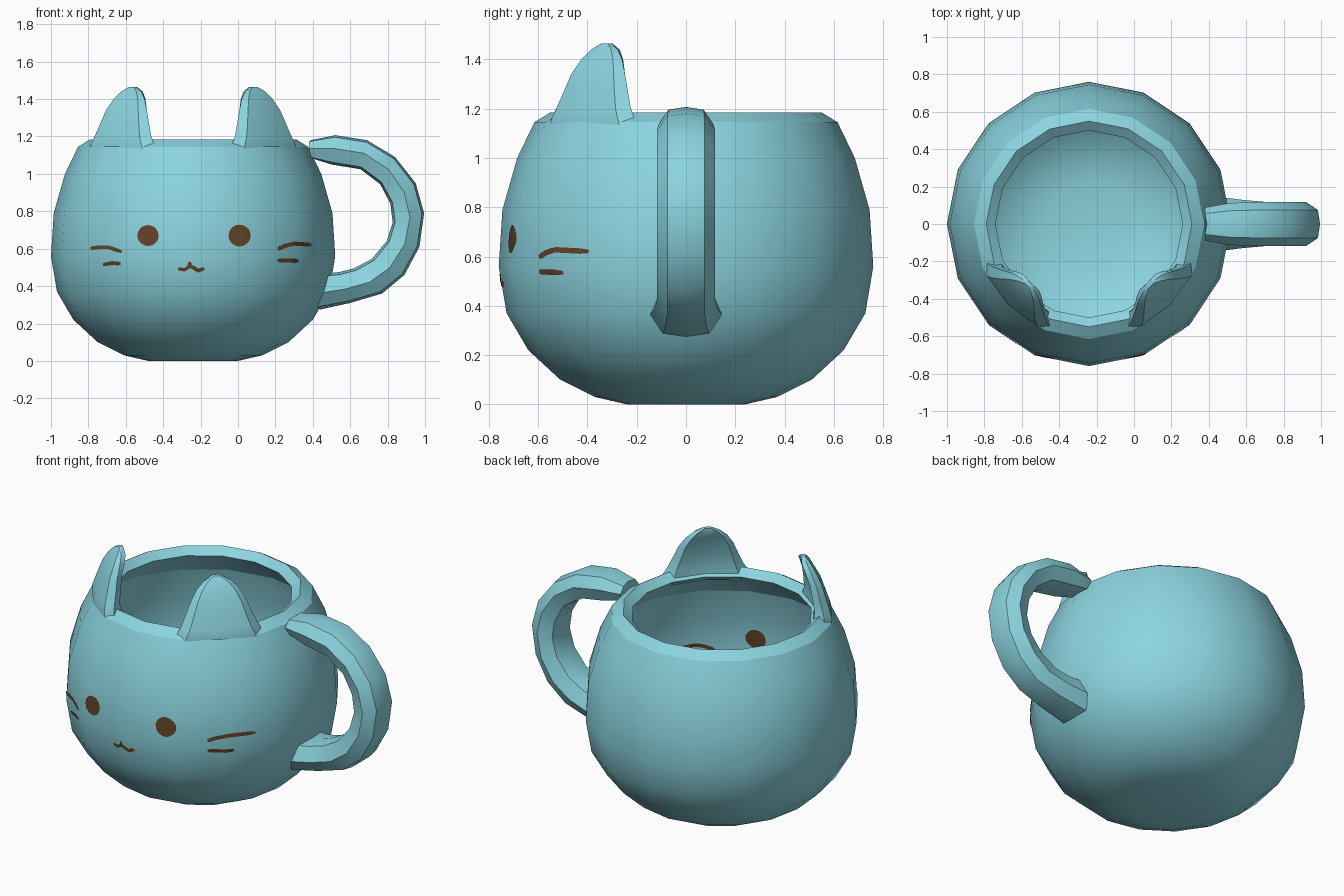
import bpy, bmesh, math
from mathutils import Vector
from mathutils.bvhtree import BVHTree

if "Cube" in bpy.data.objects:
    bpy.data.objects.remove(bpy.data.objects["Cube"])

CX, SIDES = -0.24, 16


def material(name, rgb):
    m = bpy.data.materials.new(name)
    m.diffuse_color = (*rgb, 1)
    m.use_nodes = True
    m.node_tree.nodes["Principled BSDF"].inputs["Base Color"].default_value = m.diffuse_color
    return m


teal = material("teal glaze", (0.26, 0.66, 0.74))
brown = material("brown paint", (0.12, 0.055, 0.02))


def make_object(name, bm, mat, angle=30):
    me = bpy.data.meshes.new(name)
    bm.to_mesh(me)
    bm.free()
    me.materials.append(mat)
    ob = bpy.data.objects.new(name, me)
    bpy.context.collection.objects.link(ob)
    bpy.ops.object.select_all(action='DESELECT')
    ob.select_set(True)
    bpy.context.view_layer.objects.active = ob
    bpy.ops.object.shade_smooth_by_angle(angle=math.radians(angle))
    return ob


def loft(name, rings, mat):
    """Closed rings joined in order, capped at both ends."""
    bm = bmesh.new()
    rows = [[bm.verts.new(p) for p in ring] for ring in rings]
    n = len(rows[0])
    for a, b in zip(rows, rows[1:]):
        for i in range(n):
            j = (i + 1) % n
            bm.faces.new((a[i], a[j], b[j], b[i]))
    bm.faces.new(rows[0])
    bm.faces.new(rows[-1])
    bmesh.ops.recalc_face_normals(bm, faces=bm.faces)
    return make_object(name, bm, mat)


def polar(r, deg, z):
    a = math.radians(deg)
    return Vector((CX + r * math.cos(a), r * math.sin(a), z))


# Round cup body: outer wall, bevelled rim, thin inner wall
outer = [(.24, 0), (.37, .03), (.51, .10), (.64, .22), (.728, .37), (.76, .56),
         (.745, .79), (.685, 1.0)]
rim = [(.615, 1.145), (.55, 1.185), (.50, 1.145)]
inner = [(r * .975, .57 + (z - .57) * .965) for r, z in reversed(outer)]
body = loft("cup_body", [[polar(r, 360 * k / SIDES, z) for k in range(SIDES)]
                         for r, z in outer + rim + inner], teal)

# Ears: curved plates rising from the rim (height, half angle, edge radius, thickness)
ear_rows = [(1.12, 26, .588, .07), (1.16, 24, .585, .07), (1.20, 22, .572, .055),
            (1.27, 19.5, .548, .045), (1.34, 17, .527, .04), (1.40, 13.5, .497, .035),
            (1.44, 9, .473, .03), (1.465, 3, .458, .015)]
for name, mid in (("left_ear", 225), ("right_ear", 315)):
    rings = []
    for z, h, r, t in ear_rows:
        ro, ri = r + min(.027, t * .6), r - t
        rings.append([polar(ro, mid - h * .75, z), polar(ro, mid, z), polar(ro, mid + h * .75, z),
                      polar(r, mid + h, z), polar(ri, mid + h * .85, z), polar(ri, mid, z),
                      polar(ri, mid - h * .85, z), polar(r, mid - h, z)])
    loft(name, rings, teal)

# Handle: outer and inner outline points with a width factor for each section
handle_rows = [(.39, 1.18, .405, 1.08, .75), (.52, 1.207, .50, 1.05, .95),
               (.69, 1.18, .655, 1.025, 1), (.84, 1.09, .76, .945, 1),
               (.95, .95, .815, .84, 1), (.995, .79, .827, .74, 1),
               (.97, .61, .795, .64, 1), (.89, .46, .715, .545, 1),
               (.77, .36, .62, .495, 1), (.60, .31, .54, .475, 1.1),
               (.44, .275, .502, .47, 1.25)]
half = [(1, 0), (.93, .075), (.55, .118), (.08, .085), (0, 0)]
section = half + [(t, -y) for t, y in half[3:0:-1]]
rings = []
for k, (ox, oz, ix, iz, w) in enumerate(handle_rows):
    end = .2 if k in (0, len(handle_rows) - 1) else 0   # ends hug the round wall
    rings.append([(ix + t * (ox - ix) - end * abs(y * w), y * w, iz + t * (oz - iz))
                  for t, y in section])
loft("handle", rings, teal)

# Painted face: thin sheets laid on the outer and inner wall
tree = BVHTree.FromPolygons([v.co for v in body.data.vertices],
                            [p.vertices[:] for p in body.data.polygons])


def on_wall(x, z, side):
    start = Vector((x, -2 if side < 0 else -.3, z))
    hit, nrm, _, _ = tree.ray_cast(start, Vector((0, -side, 0)))
    if nrm.y * side < 0:
        nrm = -nrm
    return hit + nrm * .004


def sheet(bm, grid, side):
    """Grid of (x, z) points dropped on the wall."""
    rows = [[bm.verts.new(on_wall(x, z, side)) for x, z in row] for row in grid]
    for a, b in zip(rows, rows[1:]):
        for i in range(len(a) - 1):
            f = bm.faces.new((a[i], a[i + 1], b[i + 1], b[i]))
            f.normal_update()
            if f.normal.y * side < 0:
                f.normal_flip()


def disc(x, z, r):
    return [[(x + r * q * math.cos(math.tau * k / 20), z + r * q * math.sin(math.tau * k / 20))
             for k in range(21)] for q in (.02, .35, .7, 1)]


def stroke(pts, width):
    """Ribbon along a polyline, narrower at its ends."""
    path = []
    for a, b in zip(pts, pts[1:]):
        path += [Vector(a).lerp(Vector(b), k / 4) for k in range(4)]
    path.append(Vector(pts[-1]))
    rows = []
    for k, p in enumerate(path):
        d = (path[min(k + 1, len(path) - 1)] - path[max(k - 1, 0)]).normalized()
        n = Vector((-d.y, d.x))
        w = width / 2 * (.6 if k in (0, len(path) - 1) else 1)
        rows.append([tuple(p + n * w * s) for s in (-1, 0, 1)])
    return rows


parts = {
    "eyes": [disc(-.48, .67, .056), disc(.007, .67, .058)],
    "whiskers": [stroke([(-.785, .602), (-.74, .607), (-.69, .607), (-.62, .583)], .02),
                 stroke([(-.72, .515), (-.67, .524), (-.625, .52)], .02),
                 stroke([(.21, .597), (.25, .615), (.30, .627), (.39, .62)], .022),
                 stroke([(.21, .538), (.26, .538), (.32, .535)], .022)],
    "mouth": [stroke([(-.32, .493), (-.285, .488), (-.262, .503), (-.255, .53)], .018),
              stroke([(-.262, .512), (-.24, .5), (-.215, .483), (-.18, .495)], .02)],
}
for name, grids in parts.items():
    bm = bmesh.new()
    for g in grids:
        for side in (-1, 1):
            sheet(bm, g, side)
    make_object(name, bm, brown)
